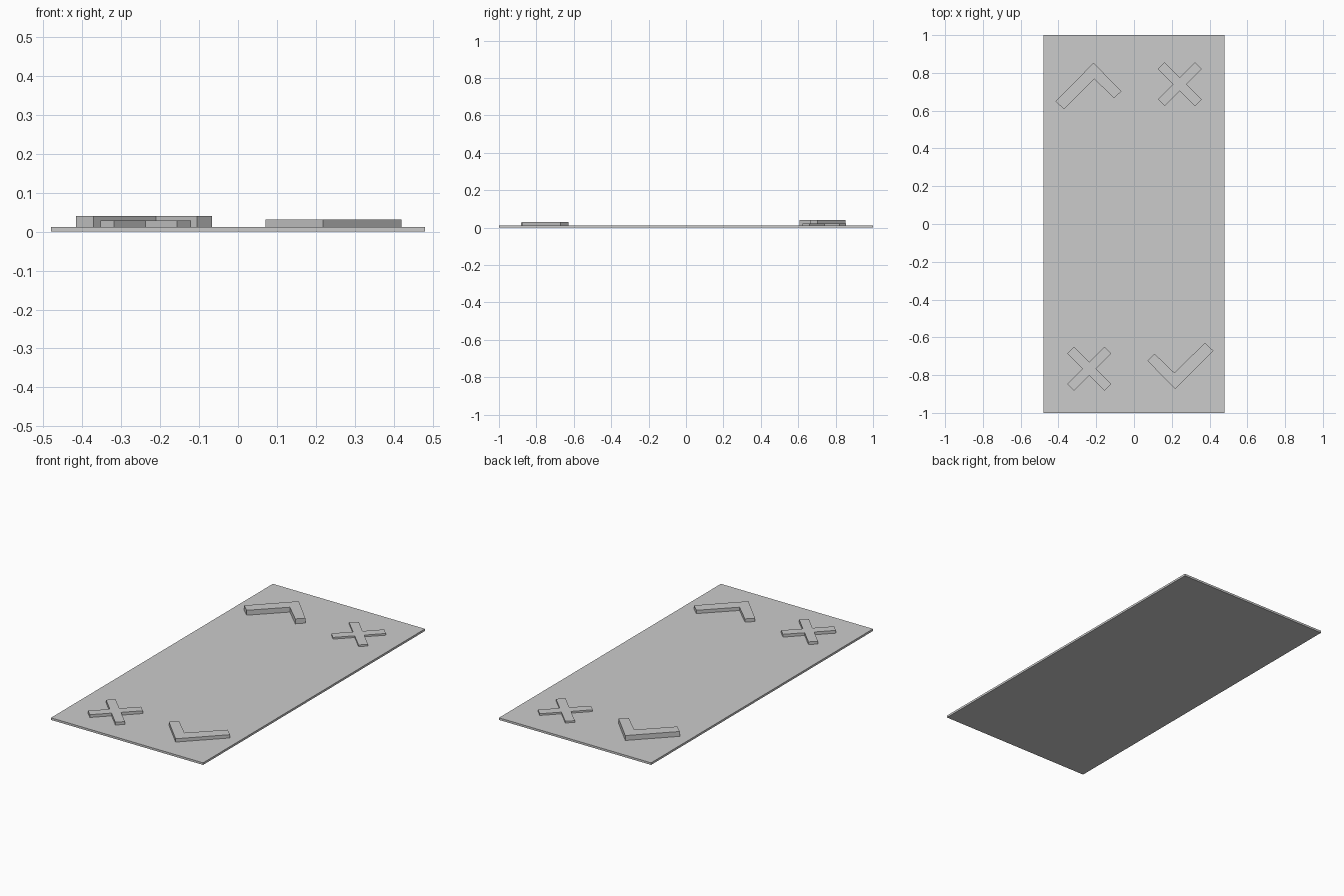
import bpy, math

if "Cube" in bpy.data.objects:
    bpy.data.objects.remove(bpy.data.objects["Cube"])

PLATE_TOP = 0.012


def prism(name, outline, z0, z1):
    """Extrude a counter-clockwise outline between two heights."""
    n = len(outline)
    verts = [(x, y, z) for z in (z0, z1) for x, y in outline]
    faces = [tuple(reversed(range(n))), tuple(range(n, 2 * n))]
    faces += [(i, (i + 1) % n, n + (i + 1) % n, n + i) for i in range(n)]
    mesh = bpy.data.meshes.new(name)
    mesh.from_pydata(verts, [], faces)
    obj = bpy.data.objects.new(name, mesh)
    bpy.context.collection.objects.link(obj)
    return obj


def cross_outline(cx, cy, half_len=0.139, half_w=0.025):
    """Plus-shaped outline turned 45 degrees."""
    pts = []
    for k in range(4):
        a = math.radians(45 + 90 * k)
        c, s = math.cos(a), math.sin(a)
        for u, v in ((half_len, -half_w), (half_len, half_w), (half_w, half_w)):
            pts.append((cx + u * c - v * s, cy + u * s + v * c))
    return pts


# Thin base board
prism("board", [(-0.48, -1), (0.48, -1), (0.48, 1), (-0.48, 1)], 0, PLATE_TOP)

# Raised crosses at opposite corners
prism("front_cross", cross_outline(-0.237, -0.766), PLATE_TOP, 0.028)
prism("back_cross", cross_outline(0.243, 0.740), PLATE_TOP, 0.022)

# Raised angle marks, one the half-turn of the other
angle = [(0.071, -0.724), (0.218, -0.874), (0.420, -0.671),
         (0.375, -0.629), (0.214, -0.788), (0.109, -0.687)]
prism("front_angle_mark", angle, PLATE_TOP, 0.031)
prism("back_angle_mark", [(0.004 - x, -0.021 - y) for x, y in angle], PLATE_TOP, 0.04)
